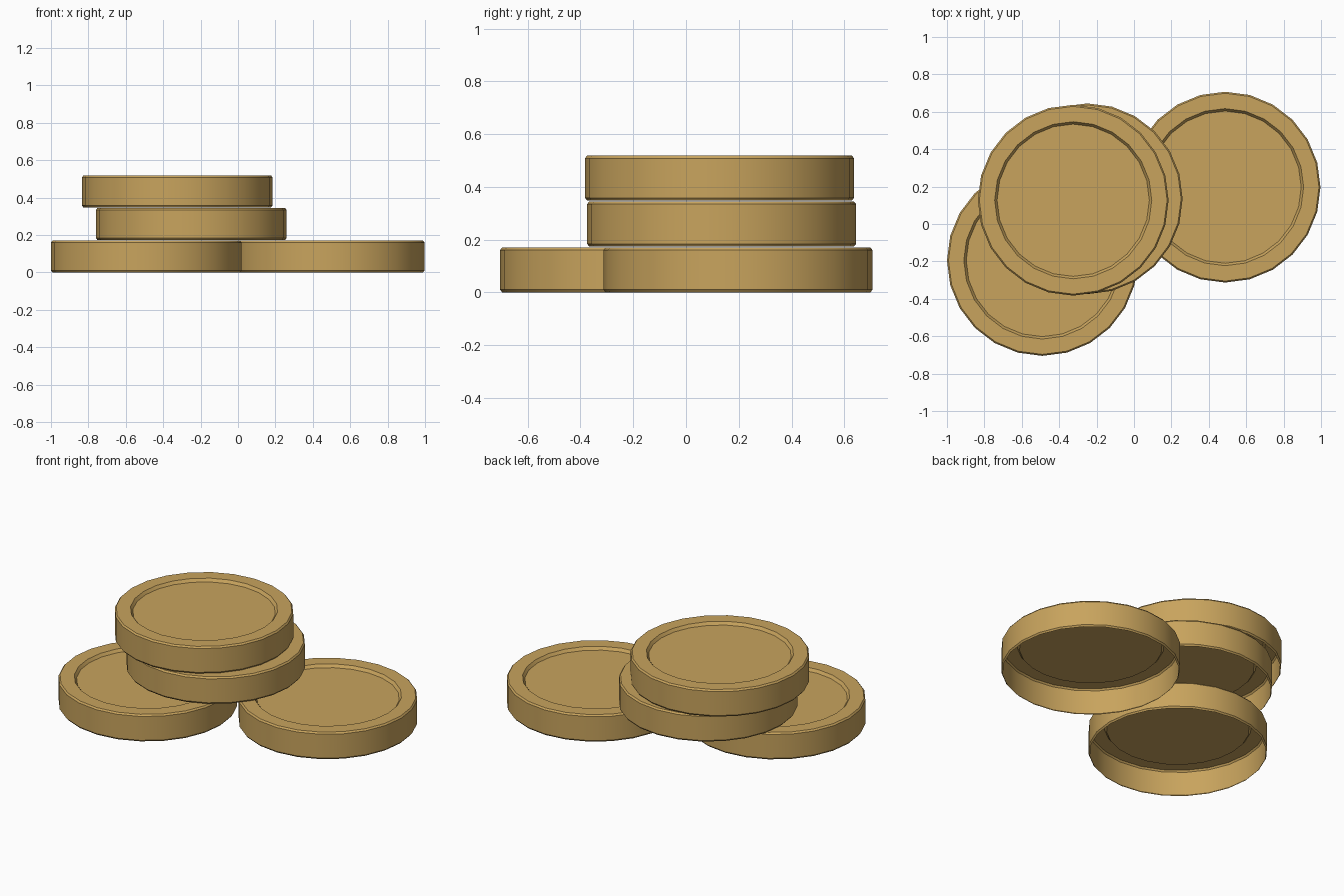
import bpy, bmesh, math

if "Cube" in bpy.data.objects:
    bpy.data.objects.remove(bpy.data.objects["Cube"])

SIDES = 24
# Half-section of a coin (radius, height): open underside, bevelled edges, sunken face
PROFILE = [(0.502, 0.0), (0.51, 0.01), (0.51, 0.16), (0.502, 0.17),
           (0.42, 0.17), (0.407, 0.152)]

gold = bpy.data.materials.new("gold")
gold.diffuse_color = (0.58, 0.37, 0.11, 1)
gold.use_nodes = True
gold.node_tree.nodes["Principled BSDF"].inputs["Base Color"].default_value = gold.diffuse_color


def make_coin(name, location):
    bm = bmesh.new()
    rings = []
    for r, z in PROFILE:
        rings.append([bm.verts.new((r * math.cos(2 * math.pi * i / SIDES),
                                    r * math.sin(2 * math.pi * i / SIDES), z))
                      for i in range(SIDES)])
    # Wall, bevels and rim
    for low, high in zip(rings, rings[1:]):
        for i in range(SIDES):
            j = (i + 1) % SIDES
            bm.faces.new((low[i], low[j], high[j], high[i]))
    # Sunken top face
    bm.faces.new(rings[-1])
    mesh = bpy.data.meshes.new(name)
    bm.to_mesh(mesh)
    bm.free()
    mesh.materials.append(gold)
    coin = bpy.data.objects.new(name, mesh)
    coin.location = location
    bpy.context.collection.objects.link(coin)
    bpy.ops.object.select_all(action='DESELECT')
    coin.select_set(True)
    bpy.context.view_layer.objects.active = coin
    bpy.ops.object.shade_smooth_by_angle(angle=math.radians(30))


# Two coins on the ground, two stacked on top
make_coin("coin_left", (-0.49, -0.195, 0))
make_coin("coin_right", (0.487, 0.197, 0))
make_coin("coin_middle", (-0.25, 0.135, 0.174))
make_coin("coin_top", (-0.325, 0.127, 0.348))
